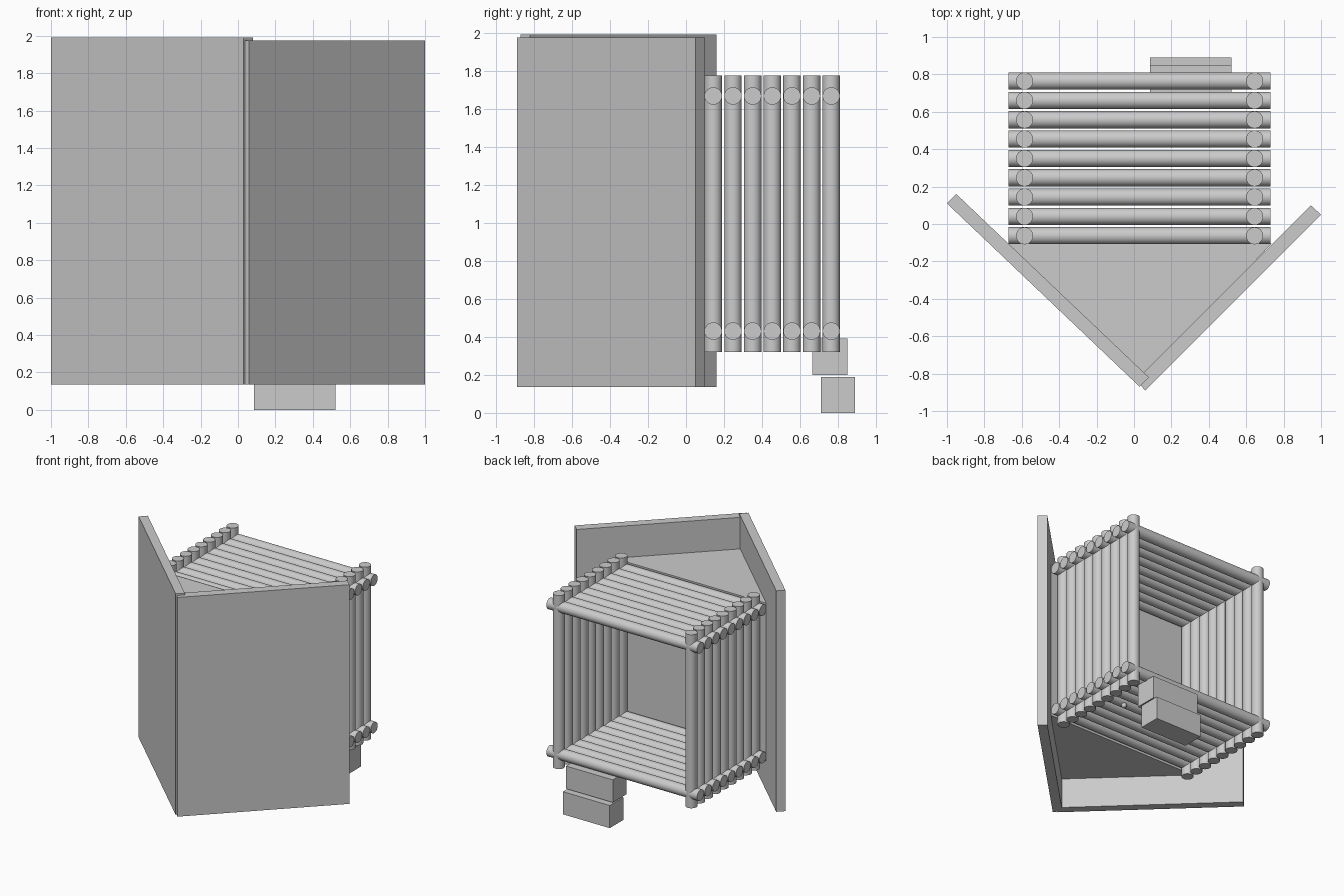
import bpy, bmesh
from math import pi
from mathutils import Vector

if "Cube" in bpy.data.objects:
    bpy.data.objects.remove(bpy.data.objects["Cube"])


def prism(name, outline, z0, z1):
    """Extrude a flat outline from z0 up to z1."""
    bm = bmesh.new()
    low = [bm.verts.new((x, y, z0)) for x, y in outline]
    high = [bm.verts.new((x, y, z1)) for x, y in outline]
    n = len(outline)
    bm.faces.new(low)
    bm.faces.new(high)
    for i in range(n):
        j = (i + 1) % n
        bm.faces.new((low[i], low[j], high[j], high[i]))
    bmesh.ops.recalc_face_normals(bm, faces=bm.faces)
    me = bpy.data.meshes.new(name)
    bm.to_mesh(me)
    bm.free()
    ob = bpy.data.objects.new(name, me)
    bpy.context.collection.objects.link(ob)
    return ob


def block(name, x0, x1, y0, y1, z0, z1):
    return prism(name, [(x0, y0), (x1, y0), (x1, y1), (x0, y1)], z0, z1)


def log(name, centre, length, along_x=False):
    bpy.ops.mesh.primitive_cylinder_add(
        vertices=24, radius=0.046, depth=length, location=centre,
        rotation=(0, pi / 2 if along_x else 0, 0))
    ob = bpy.context.object
    ob.name = name
    bpy.ops.object.shade_smooth_by_angle(angle=0.7)


# Log cabin: floor, ceiling and two side walls, nine logs each
for i in range(9):
    y = -0.063 + i * 0.1034
    for name, z in (("floor_log", 0.43), ("ceiling_log", 1.667)):
        log(name, (0.03, y, z), 1.40, True)
    for name, x in (("left_wall_log", -0.585), ("right_wall_log", 0.645)):
        log(name, (x, y, 1.047), 1.456)

# Wedge filling the space between cabin and angled walls
prism("wedge_core", [(0.735, -0.105), (-0.68, -0.105), (0.06, -0.82)], 0.385, 1.71)

# Left angled wall made of eleven upright planks
start, end = Vector((-1.0, 0.11)), Vector((0.03, -0.87))
step = (end - start) / 11
inward = Vector((0.05, 0.05))
for i in range(11):
    a, b = start + step * i, start + step * (i + 1)
    prism("left_plank", [a, b, b + inward, a + inward], 0.135, 1.99)

# Right angled wall, one plain panel
prism("right_panel", [(1.0, 0.05), (0.945, 0.10), (0.01, -0.835), (0.06, -0.89)],
      0.135, 1.975)

# Entrance steps
block("upper_step", 0.085, 0.52, 0.665, 0.85, 0.20, 0.39)
block("lower_step", 0.085, 0.52, 0.71, 0.89, 0.0, 0.19)

# Small peg under the floor
bpy.ops.mesh.primitive_uv_sphere_add(segments=12, ring_count=8, radius=0.022,
                                     location=(0.41, 0.37, 0.385))
bpy.context.object.name = "floor_peg"
bpy.ops.object.shade_smooth_by_angle()
